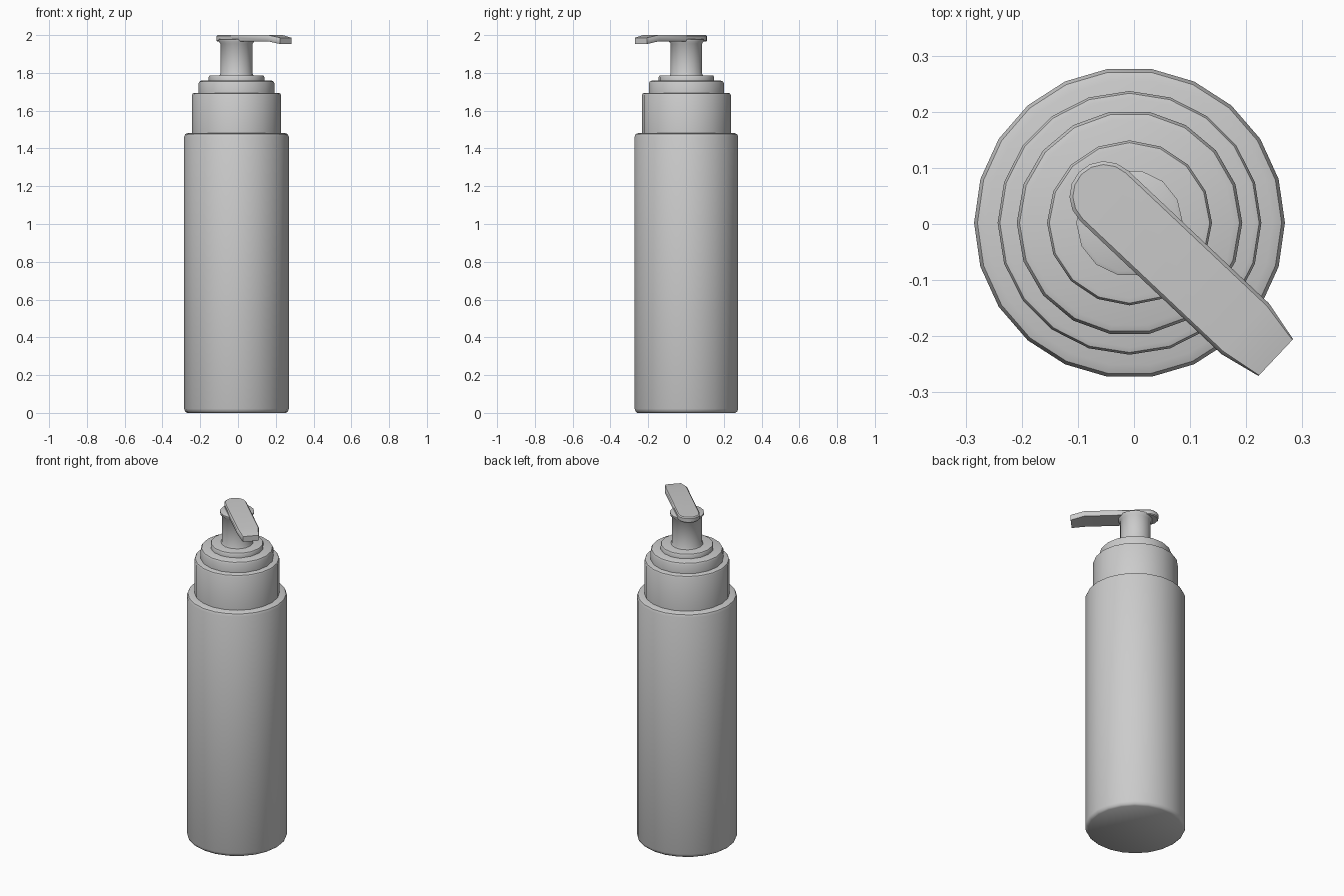
import bpy, bmesh, math

if "Cube" in bpy.data.objects:
    bpy.data.objects.remove(bpy.data.objects["Cube"])

CX, CY = -0.008, 0.002


def finish(name, bm, angle):
    bmesh.ops.recalc_face_normals(bm, faces=bm.faces)
    me = bpy.data.meshes.new(name)
    bm.to_mesh(me)
    bm.free()
    ob = bpy.data.objects.new(name, me)
    bpy.context.collection.objects.link(ob)
    bpy.ops.object.select_all(action='DESELECT')
    bpy.context.view_layer.objects.active = ob
    ob.select_set(True)
    bpy.ops.object.shade_smooth_by_angle(angle=math.radians(angle))
    return ob


def lathe(name, profile, sides):
    """Revolve (radius, z) points into a closed solid."""
    bm = bmesh.new()
    rings = []
    for r, z in profile:
        rings.append([bm.verts.new((CX + r * math.cos(2 * math.pi * i / sides),
                                    CY + r * math.sin(2 * math.pi * i / sides), z))
                      for i in range(sides)])
    for a, b in zip(rings, rings[1:]):
        for i in range(sides):
            j = (i + 1) % sides
            bm.faces.new((a[i], a[j], b[j], b[i]))
    bm.faces.new(rings[0])
    bm.faces.new(rings[-1])
    return finish(name, bm, 40)


# Bottle body with softened base and shoulder
lathe("bottle_body", [(0.262, 0.0), (0.272, 0.008), (0.277, 0.022), (0.277, 1.462),
                      (0.271, 1.476), (0.255, 1.482)], 22)

# Stepped collar
lathe("collar", [(0.235, 1.475), (0.235, 1.683), (0.231, 1.691), (0.222, 1.694)], 20)
lathe("upper_collar", [(0.201, 1.69), (0.201, 1.745), (0.196, 1.755), (0.185, 1.759)], 18)
lathe("neck_ring", [(0.147, 1.755), (0.147, 1.778), (0.143, 1.785), (0.134, 1.787)], 16)

# Pump stem, flared at both ends
lathe("pump_stem", [(0.091, 1.783), (0.085, 1.797), (0.085, 1.955), (0.095, 1.967),
                    (0.095, 1.977), (0.088, 1.98)], 14)

# Pump head: round-ended lever with a tapered, drooping tip
def head_outline(inset):
    r = 0.062 - inset
    arc = [(-r * math.cos(a), r * math.sin(a), 0.0)
           for a in [math.radians(-90 + 22.5 * i) for i in range(9)]]
    side = [(0.345, r, 0.0), (0.42, 0.045 - inset * 0.3, -0.014)]
    return arc + side + [(x, -y, z) for x, y, z in reversed(side)]


bm = bmesh.new()
turn = math.radians(-43.3)
loops = []
for inset, z in ((0.004, 1.967), (0.0, 1.972), (0.0, 1.994), (0.006, 2.0)):
    loops.append([bm.verts.new((-0.053 + x * math.cos(turn) - y * math.sin(turn),
                                0.05 + x * math.sin(turn) + y * math.cos(turn),
                                z + dz)) for x, y, dz in head_outline(inset)])
n = len(loops[0])
for a, b in zip(loops, loops[1:]):
    for i in range(n):
        j = (i + 1) % n
        bm.faces.new((a[i], a[j], b[j], b[i]))
# Caps split at the bend so the tip folds cleanly
for lp in (loops[0], loops[-1]):
    bm.faces.new(lp[:10] + lp[12:])
    bm.faces.new(lp[9:13])
finish("pump_head", bm, 35)
